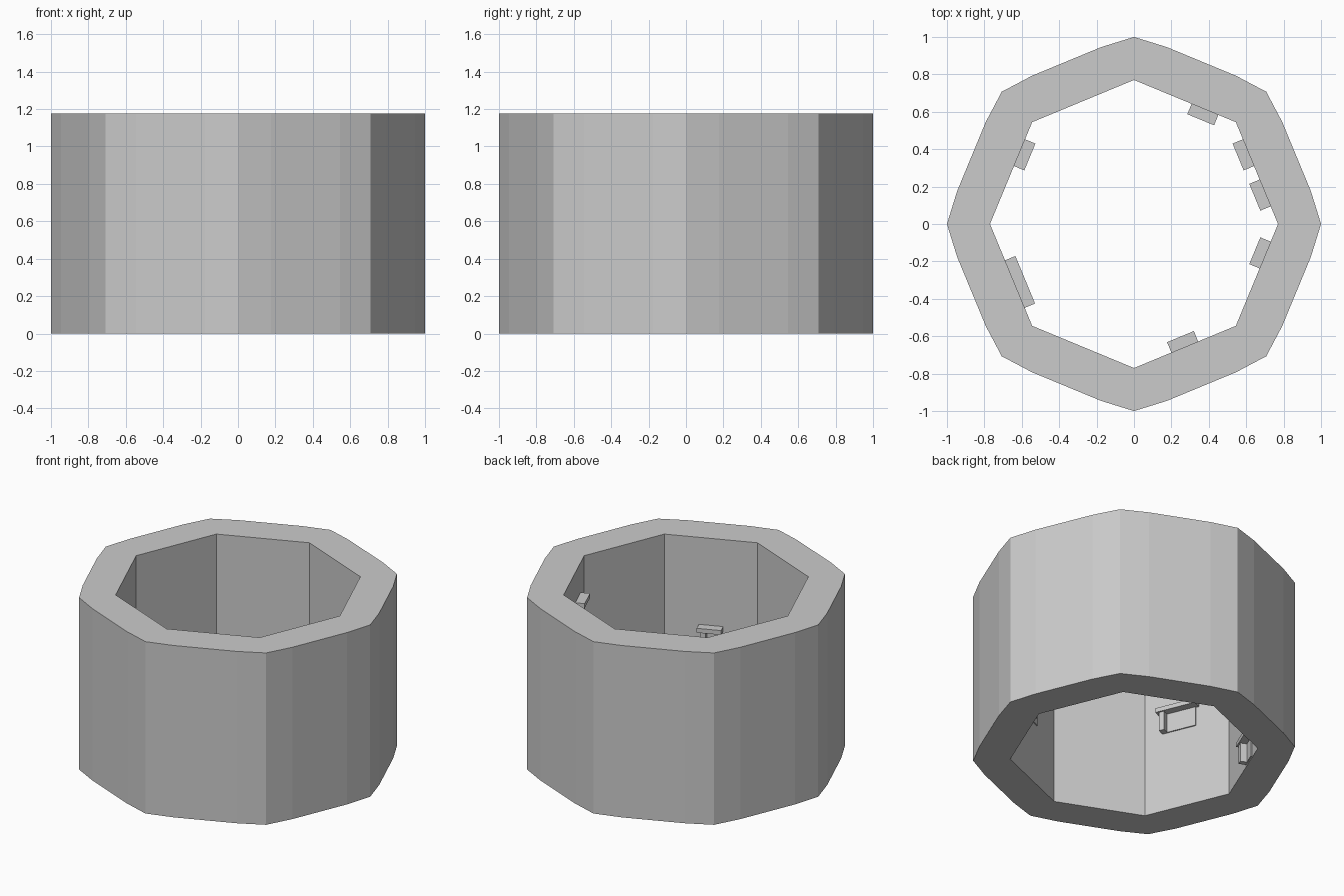
import bpy, bmesh
from math import radians, sin, cos
from mathutils import Matrix

if "Cube" in bpy.data.objects:
    bpy.data.objects.remove(bpy.data.objects["Cube"])

HEIGHT = 1.175
INNER_R = 0.77
INNER_A = INNER_R * cos(radians(22.5))   # distance from centre to inner walls


def finish(bm, name):
    bmesh.ops.recalc_face_normals(bm, faces=bm.faces)
    mesh = bpy.data.meshes.new(name)
    bm.to_mesh(mesh)
    bm.free()
    obj = bpy.data.objects.new(name, mesh)
    bpy.context.collection.objects.link(obj)
    return obj


# Eight-sided tower wall: plain octagon inside, slightly bulged sides outside
outer, inner = [], []
for i in range(8):
    a, m = radians(45 * i), radians(45 * i + 22.5)
    outer.append((cos(a), sin(a)))
    for t in (-0.2, 0.2):
        outer.append((0.941 * cos(m) - t * sin(m), 0.941 * sin(m) + t * cos(m)))
    # inner points follow the outer ones so the rings bridge evenly
    inner.append((INNER_R * cos(a), INNER_R * sin(a)))
    for t in (-0.1, 0.1):
        inner.append((INNER_A * cos(m) - t * sin(m), INNER_A * sin(m) + t * cos(m)))

bm = bmesh.new()
rings = [[bm.verts.new((x, y, z)) for x, y in pts]
         for pts, z in ((outer, 0), (outer, HEIGHT), (inner, HEIGHT), (inner, 0))]
n = len(outer)
for r in range(4):
    low, high = rings[r], rings[(r + 1) % 4]
    for i in range(n):
        j = (i + 1) % n
        bm.faces.new((low[i], low[j], high[j], high[i]))
finish(bm, "tower_wall")


def add_box(bm, r0, r1, t0, t1, z0, z1, angle):
    # box in wall coordinates: r outward, t along the wall
    mat = (Matrix.Rotation(angle, 4, 'Z')
           @ Matrix.Translation(((r0 + r1) / 2, (t0 + t1) / 2, (z0 + z1) / 2))
           @ Matrix.Diagonal((r1 - r0, t1 - t0, z1 - z0, 1)))
    bmesh.ops.create_cube(bm, size=1, matrix=mat)


# Small ledges on the inner walls: wall angle, centre x, centre y, length, top z
LEDGES = [
    (292.5, 0.26, -0.63, 0.155, 0.58),
    (202.5, -0.61, -0.31, 0.275, 0.71),
    (157.5, -0.585, 0.37, 0.155, 0.17),
    (67.5, 0.37, 0.59, 0.155, 0.50),
    (22.5, 0.585, 0.37, 0.155, 0.55),
    (22.5, 0.675, 0.155, 0.155, 0.97),
    (337.5, 0.675, -0.155, 0.155, 0.35),
]
for k, (deg, x, y, length, top) in enumerate(LEDGES):
    a = radians(deg)
    t = -x * sin(a) + y * cos(a)
    h = length / 2
    bm = bmesh.new()
    # ledge plate
    add_box(bm, INNER_A - 0.06, INNER_A + 0.01, t - h, t + h, top - 0.03, top, a)
    # supporting rib below the plate
    add_box(bm, INNER_A - 0.05, INNER_A + 0.01, t + h - 0.055, t + h - 0.02,
            top - 0.16, top - 0.03, a)
    # thin back plate on the wall
    add_box(bm, INNER_A - 0.008, INNER_A + 0.01, t - h + 0.02, t + h - 0.055,
            top - 0.16, top - 0.03, a)
    finish(bm, f"wall_ledge_{k + 1}")
